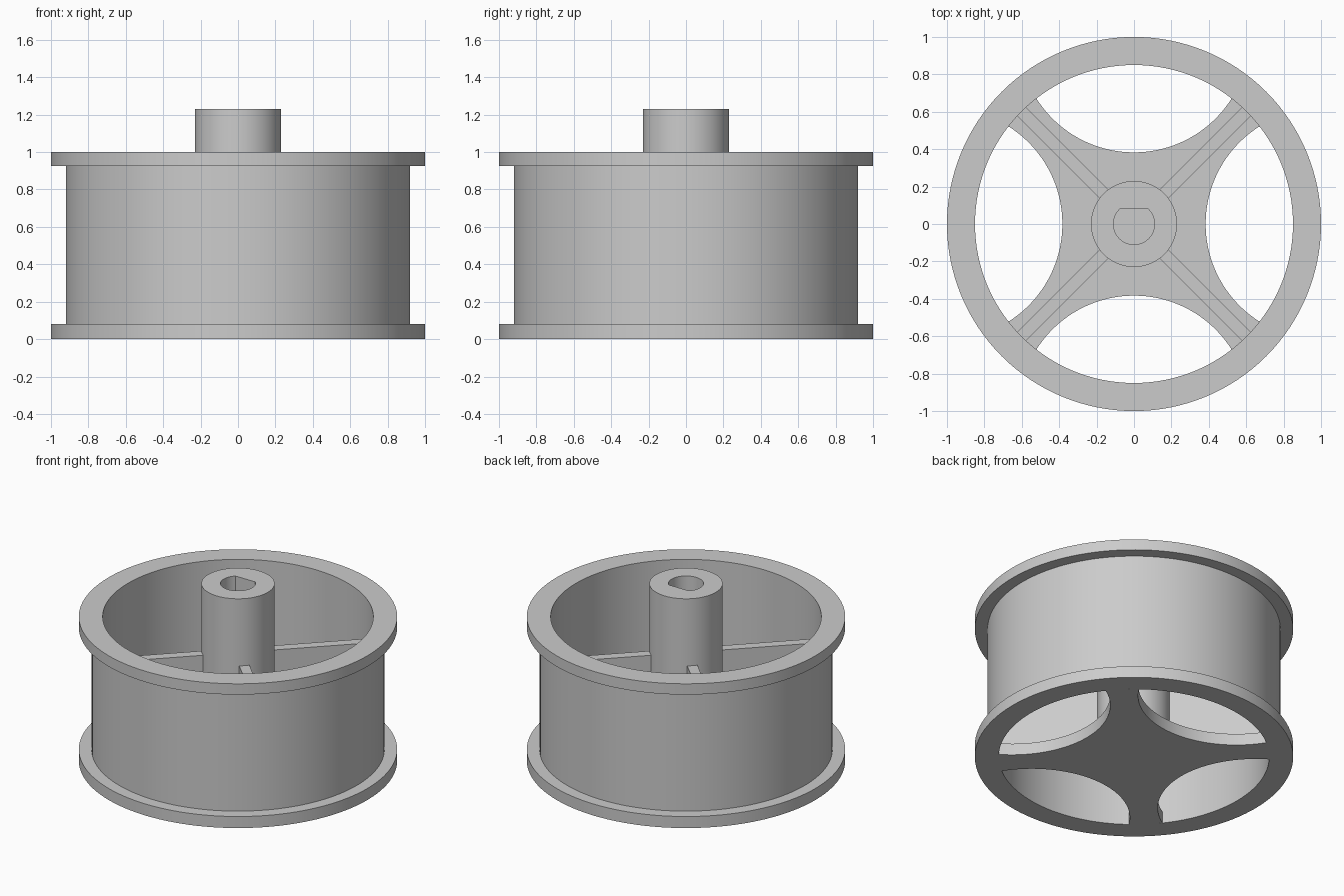
import bpy
import bmesh
from math import atan2, cos, sin, pi, radians, sqrt
from mathutils import Matrix

SEGMENTS = 128
INNER_R, FLOOR_Z = 0.85, 0.08       # inside of the drum, floor thickness
CUT_C, CUT_R = 1.0, 0.617           # circles that scoop out the floor
HUB_R, HUB_TOP = 0.23, 1.23
BORE_R, BORE_FLAT = 0.11, 0.08
RIB_TOP, RIB_WIDTH = 0.765, 0.065

old = bpy.data.objects.get("Cube")
if old:
    bpy.data.objects.remove(old, do_unlink=True)

grey = bpy.data.materials.new("plain grey")
grey.use_nodes = True
grey.diffuse_color = (0.6, 0.6, 0.6, 1)
grey.node_tree.nodes["Principled BSDF"].inputs["Base Color"].default_value = (0.6, 0.6, 0.6, 1)


def make_object(name, bm):
    bmesh.ops.recalc_face_normals(bm, faces=bm.faces)
    mesh = bpy.data.meshes.new(name)
    bm.to_mesh(mesh)
    bm.free()
    mesh.materials.append(grey)
    obj = bpy.data.objects.new(name, mesh)
    bpy.context.collection.objects.link(obj)
    return obj


def activate(obj):
    bpy.ops.object.select_all(action="DESELECT")
    obj.select_set(True)
    bpy.context.view_layer.objects.active = obj


def smooth(obj):
    activate(obj)
    bpy.ops.object.shade_smooth_by_angle(angle=radians(30))


def arc(cx, cy, r, start, end, steps):
    """Points along an arc, both ends included."""
    angles = [start + (end - start) * i / steps for i in range(steps + 1)]
    return [(cx + r * cos(a), cy + r * sin(a)) for a in angles]


def extrude_outline(name, points, z0, z1):
    bm = bmesh.new()
    face = bm.faces.new([bm.verts.new((x, y, z0)) for x, y in points])
    result = bmesh.ops.extrude_face_region(bm, geom=[face], use_keep_orig=True)
    top = [g for g in result["geom"] if isinstance(g, bmesh.types.BMVert)]
    bmesh.ops.translate(bm, verts=top, vec=(0, 0, z1 - z0))
    bmesh.ops.recalc_face_normals(bm, faces=bm.faces)
    caps = [f for f in bm.faces if len(f.verts) > 4]
    bmesh.ops.triangulate(bm, faces=caps)
    return make_object(name, bm)


# Drum with a flange at each end, revolved from a closed profile
profile = [(INNER_R, 0), (1, 0), (1, 0.08), (0.92, 0.08),
           (0.92, 0.925), (1, 0.925), (1, 1), (INNER_R, 1)]
bm = bmesh.new()
rings = []
for i in range(SEGMENTS):
    a = 2 * pi * i / SEGMENTS
    rings.append([bm.verts.new((r * cos(a), r * sin(a), z)) for r, z in profile])
for i, ring in enumerate(rings):
    after = rings[(i + 1) % SEGMENTS]
    for j in range(len(profile)):
        k = (j + 1) % len(profile)
        bm.faces.new((ring[j], after[j], after[k], ring[k]))
smooth(make_object("flanged_drum", bm))

# Four-armed floor: a scooped arc on each side, joined by short arcs at the drum
corner_y = (INNER_R ** 2 + CUT_C ** 2 - CUT_R ** 2) / (2 * CUT_C)
corner_x = sqrt(INNER_R ** 2 - corner_y ** 2)
corner = atan2(corner_x, corner_y)
sweep = atan2(corner_x, CUT_C - corner_y)
outline = []
for n in range(4):
    turn = n * pi / 2
    cx, cy = CUT_C * cos(turn), CUT_C * sin(turn)
    outline += arc(cx, cy, CUT_R, turn + pi + sweep, turn + pi - sweep, 40)
    outline += arc(0, 0, INNER_R, turn + corner, turn + pi / 2 - corner, 6)[1:-1]
smooth(extrude_outline("four_arm_floor", outline, 0, FLOOR_Z))

# Hub with a blind D-shaped bore
hub = extrude_outline("hub", arc(0, 0, HUB_R, 0, 2 * pi, 64)[:-1], FLOOR_Z / 2, HUB_TOP)
flat = atan2(BORE_FLAT, sqrt(BORE_R ** 2 - BORE_FLAT ** 2))
cutter = extrude_outline("bore_cutter", arc(0, 0, BORE_R, pi - flat, 2 * pi + flat, 48),
                         FLOOR_Z, HUB_TOP + 0.1)
cutter.hide_render = True
bore = hub.modifiers.new("bore", "BOOLEAN")
bore.operation = "DIFFERENCE"
bore.solver = "EXACT"
bore.object = cutter
activate(hub)
bpy.ops.object.modifier_apply(modifier=bore.name)
bpy.data.objects.remove(cutter, do_unlink=True)
smooth(hub)

# Upright ribs along the diagonals, from the hub to the drum wall
start, end = HUB_R - 0.03, INNER_R + 0.01
base = FLOOR_Z / 2
for n, place in enumerate(("back_left", "back_right", "front_right", "front_left")):
    bm = bmesh.new()
    bmesh.ops.create_cube(bm, size=1)
    bm.transform(Matrix.Rotation(pi / 4 + n * pi / 2, 4, "Z")
                 @ Matrix.Translation(((start + end) / 2, 0, (base + RIB_TOP) / 2))
                 @ Matrix.Diagonal((end - start, RIB_WIDTH, RIB_TOP - base, 1)))
    make_object("rib_" + place, bm)
